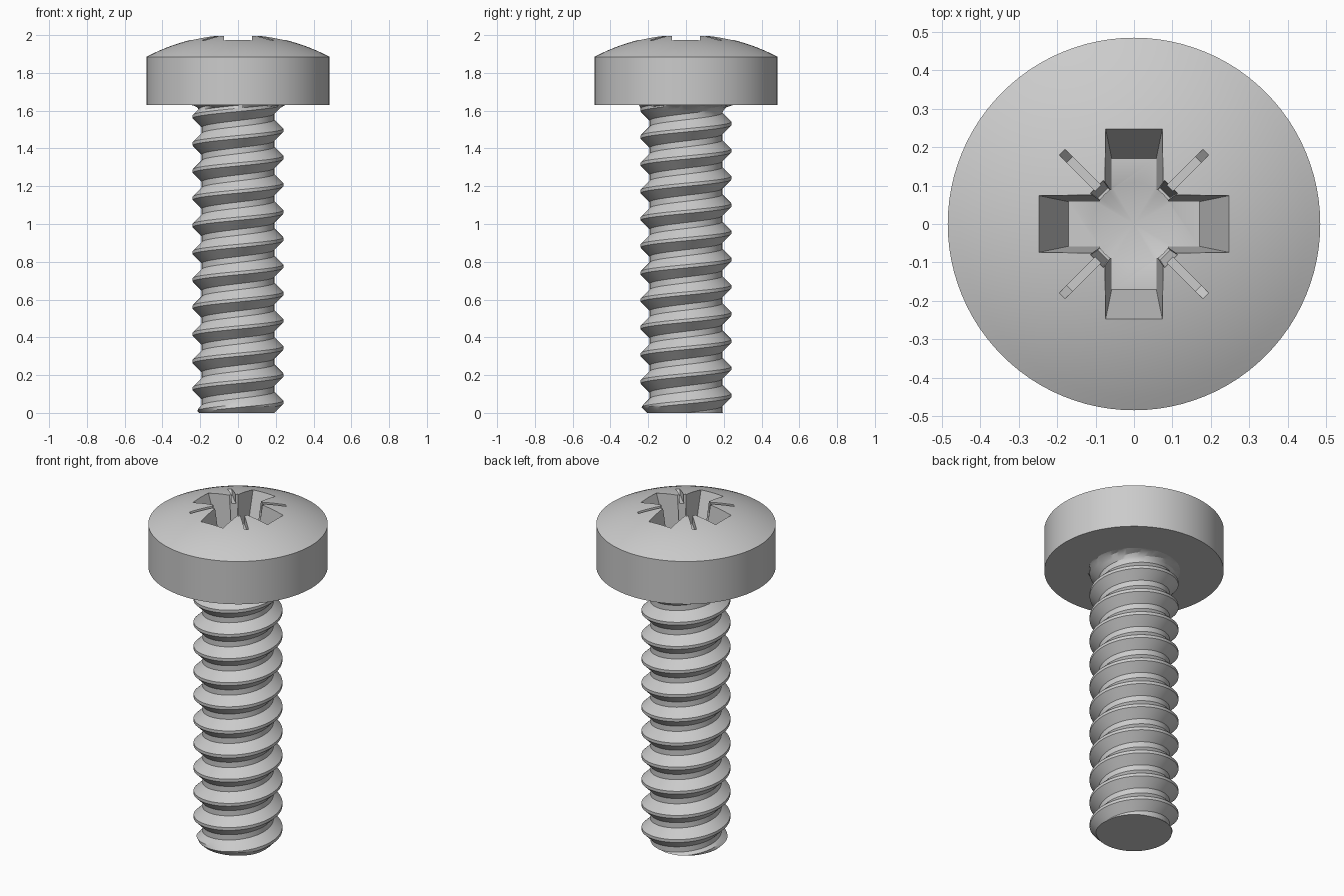
import bpy, bmesh, math

if "Cube" in bpy.data.objects:
    bpy.data.objects.remove(bpy.data.objects["Cube"])

HEAD_R, HEAD_Z, RIM_Z, APEX = 0.485, 1.63, 1.885, 2.005
PITCH, ROOT, CREST = 0.144, 0.192, 0.24


def finish(name, bm):
    bmesh.ops.recalc_face_normals(bm, faces=bm.faces)
    me = bpy.data.meshes.new(name)
    bm.to_mesh(me)
    bm.free()
    ob = bpy.data.objects.new(name, me)
    bpy.context.collection.objects.link(ob)
    return ob


def smooth(ob):
    bpy.ops.object.select_all(action='DESELECT')
    ob.select_set(True)
    bpy.context.view_layer.objects.active = ob
    bpy.ops.object.shade_smooth_by_angle(angle=math.radians(25))


def lathe(name, profile, seg):
    bm = bmesh.new()
    vs = [bm.verts.new((r, 0, z)) for r, z in profile]
    es = [bm.edges.new(p) for p in zip(vs, vs[1:])]
    bmesh.ops.spin(bm, geom=vs + es, cent=(0, 0, 0), axis=(0, 0, 1),
                   angle=2 * math.pi, steps=seg, use_duplicate=False)
    bmesh.ops.remove_doubles(bm, verts=bm.verts, dist=1e-5)
    return finish(name, bm)


def wing(name, angle, top, bottom):
    """Tapered bar through the axis; top and bottom are (half length, half width, z)."""
    bm = bmesh.new()
    c, s = math.cos(angle), math.sin(angle)
    rings = []
    for l, w, z in (bottom, top):
        rings.append([bm.verts.new((x * c - y * s, x * s + y * c, z))
                      for x, y in ((-l, -w), (l, -w), (l, w), (-l, w))])
    bm.faces.new(rings[0])
    bm.faces.new(rings[1])
    for i in range(4):
        j = (i + 1) % 4
        bm.faces.new((rings[0][i], rings[0][j], rings[1][j], rings[1][i]))
    return finish(name, bm)


# Domed head
rise = APEX - RIM_Z
R = (HEAD_R ** 2 + rise ** 2) / (2 * rise)
dome = [(HEAD_R * i / 14, APEX - R + math.sqrt(R * R - (HEAD_R * i / 14) ** 2))
        for i in range(14, -1, -1)]
head = lathe("head", [(0, HEAD_Z), (HEAD_R, HEAD_Z)] + dome, 96)

# Cross recess: main wings, small diagonal wings, tick grooves, conical core
cutters = [lathe("core_cutter", [(0, 1.72), (0.108, 1.76), (0.108, 2.05), (0, 2.05)], 48)]
for k in range(2):
    a, d = k * math.pi / 2, k * math.pi / 2 + math.pi / 4
    cutters.append(wing("wing_cutter", a, (0.268, 0.078, 2.03), (0.17, 0.058, 1.76)))
    cutters.append(wing("corner_cutter", d, (0.14, 0.024, 2.03), (0.115, 0.018, 1.77)))
    cutters.append(wing("tick_cutter", d, (0.325, 0.011, 2.03), (0.237, 0.011, 1.944)))
bpy.context.view_layer.objects.active = head
for cut in cutters:
    mod = head.modifiers.new("recess", 'BOOLEAN')
    mod.operation, mod.solver, mod.object = 'DIFFERENCE', 'EXACT', cut
    bpy.ops.object.modifier_apply(modifier=mod.name)
for cut in cutters:
    bpy.data.objects.remove(cut)
smooth(head)

# Threaded shank: helical rows with a chamfered tip and a fillet under the head
FRACS = [0, 0.06, 0.17, 0.28, 0.39, 0.5, 0.61, 0.72, 0.83, 0.94]


def radius(f, z):
    d = min(f, 1 - f)                       # distance from the crest, in pitches
    t = min(max((d - 0.06) / 0.33, 0), 1)
    r = CREST + (ROOT - CREST) * t
    h = min((HEAD_Z - z) / 0.05, 1)
    fillet = 0.25 - 0.058 * math.sqrt(max(0, 1 - (1 - h) ** 2))
    return min(max(r, fillet), 0.205 + z)


bm = bmesh.new()
SEG, START = 72, 0.056
rows = []
for turn in range(-2, 13):
    for f in FRACS:
        row = []
        for i in range(SEG + 1):
            a = 2 * math.pi * i / SEG
            raw = START + (turn + f + i / SEG) * PITCH
            z = min(max(raw, 0), HEAD_Z)
            phase = ((z - START) / PITCH - i / SEG) % 1
            r = radius(phase, z)
            row.append(bm.verts.new((r * math.cos(a), r * math.sin(a), z)))
        rows.append(row)
for lo, hi in zip(rows, rows[1:]):
    for i in range(SEG):
        if hi[i].co.z + hi[i + 1].co.z > 1e-6 and lo[i].co.z + lo[i + 1].co.z < 2 * HEAD_Z - 1e-6:
            bm.faces.new((lo[i], lo[i + 1], hi[i + 1], hi[i]))
bmesh.ops.delete(bm, geom=[v for v in bm.verts if not v.link_faces], context='VERTS')
bmesh.ops.remove_doubles(bm, verts=bm.verts, dist=1e-5)
bmesh.ops.dissolve_degenerate(bm, dist=1e-5, edges=bm.edges)
bmesh.ops.holes_fill(bm, edges=[e for e in bm.edges if e.is_boundary], sides=0)
smooth(finish("threaded_shank", bm))
